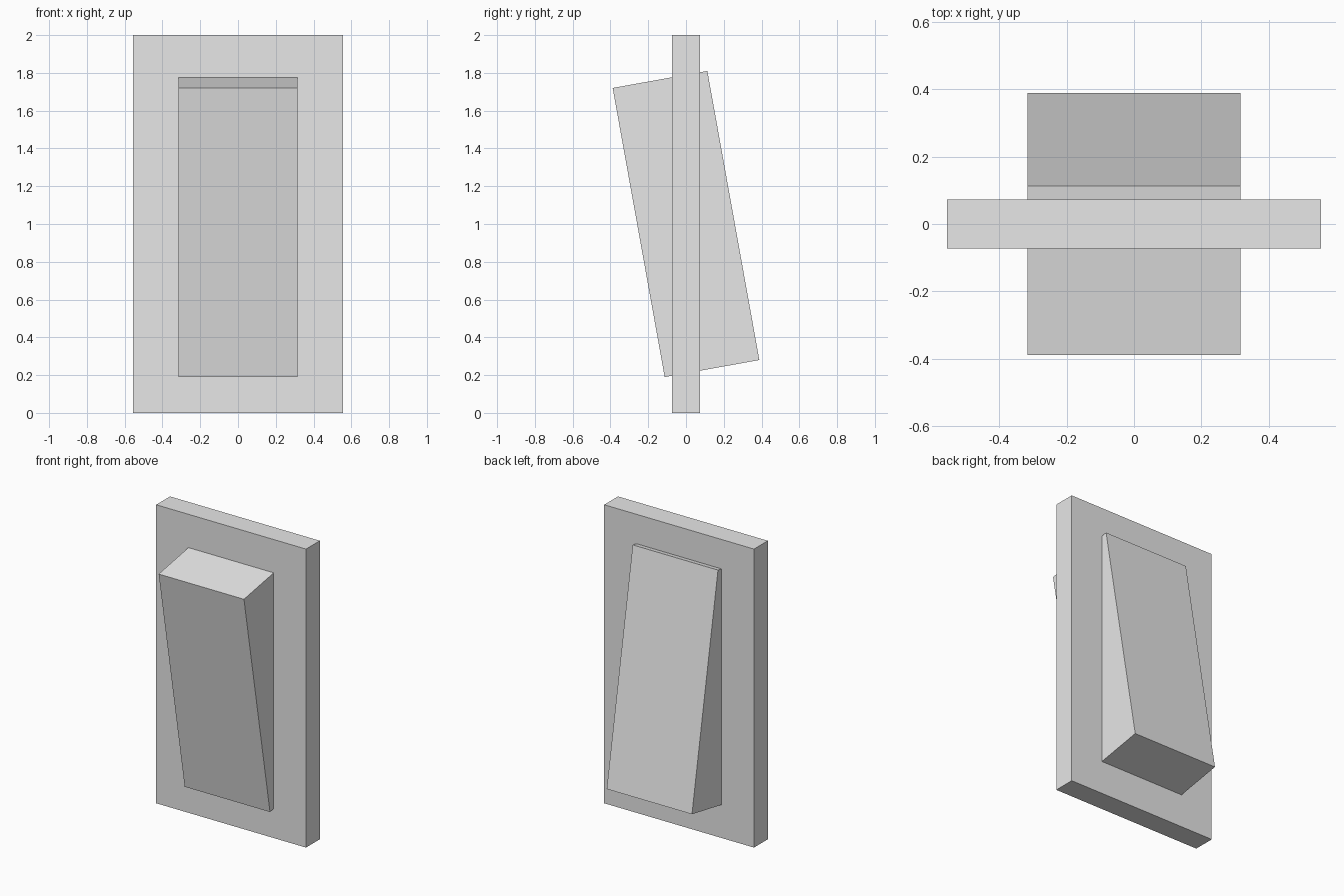
import bpy
import math

# Remove the default cube
cube = bpy.data.objects.get("Cube")
if cube:
    bpy.data.objects.remove(cube, do_unlink=True)

# Single light grey material
grey = bpy.data.materials.new("light_grey")
grey.use_nodes = True
colour = (0.8, 0.8, 0.8, 1)
grey.diffuse_color = colour
grey.node_tree.nodes["Principled BSDF"].inputs["Base Color"].default_value = colour


def box(name, size, tilt=0):
    """Sharp-edged box centred at mid height, tilted about x (degrees)."""
    bpy.ops.mesh.primitive_cube_add(size=1, location=(0, 0, 1))
    obj = bpy.context.object
    obj.name = name
    obj.scale = size
    bpy.ops.object.transform_apply(location=False, rotation=False, scale=True)
    obj.rotation_euler.x = math.radians(tilt)
    obj.data.materials.append(grey)
    return obj


# Flat wall plate
box("switch_plate", (1.11, 0.146, 2))

# Rocker passing through the plate, top leaning to the front
box("rocker", (0.632, 0.509, 1.555), tilt=10.2)
